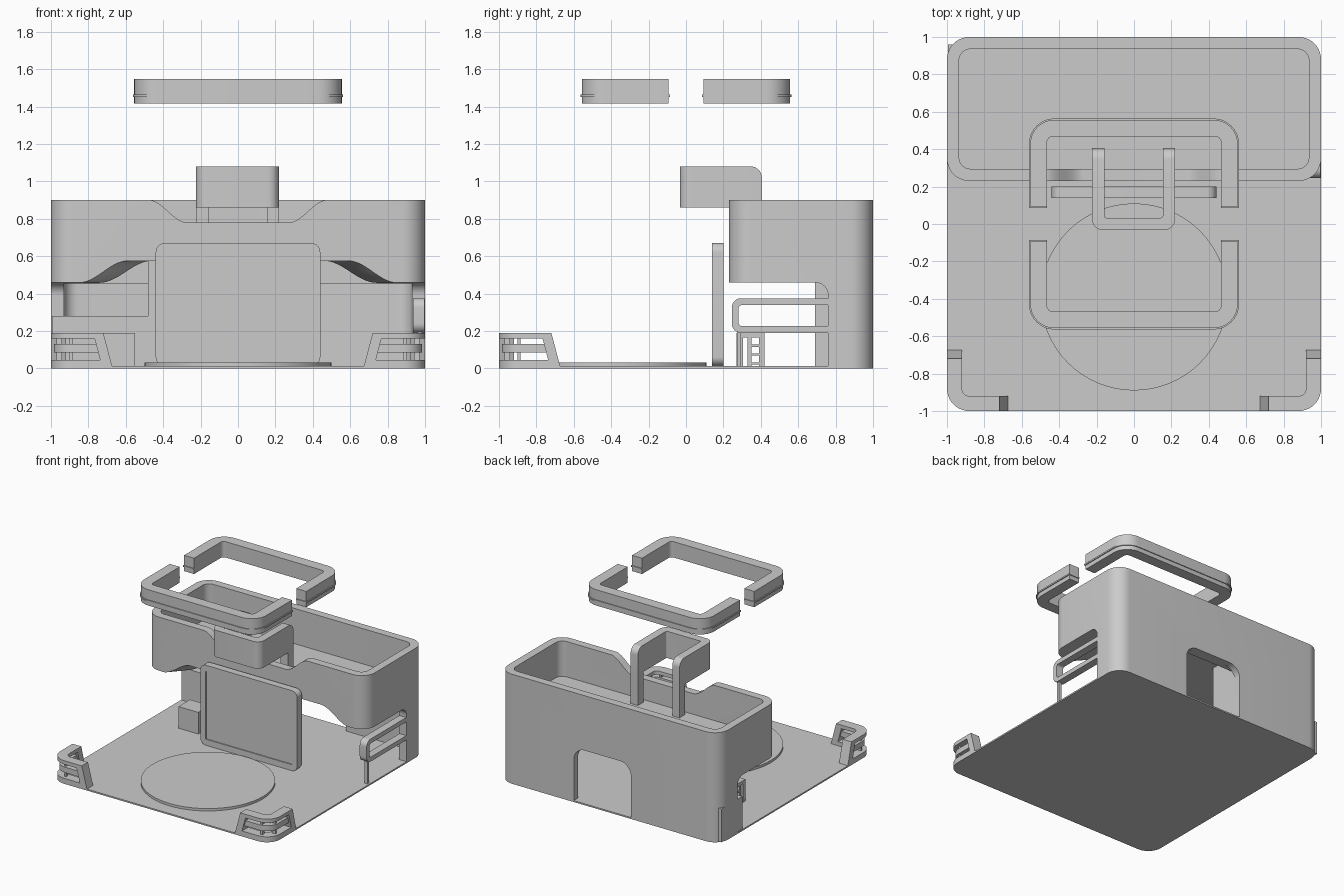
import bpy, bmesh, math

if "Cube" in bpy.data.objects:
    bpy.data.objects.remove(bpy.data.objects["Cube"])

grey = bpy.data.materials.new("light grey")
grey.diffuse_color = (0.6, 0.6, 0.6, 1)
grey.use_nodes = True
grey.node_tree.nodes["Principled BSDF"].inputs["Base Color"].default_value = grey.diffuse_color
PLANES = {'z': lambda u, v, w: (u, v, w), 'y': lambda u, v, w: (u, w, v), 'x': lambda u, v, w: (w, u, v)}


def loft(name, ring_a, ring_b, axis, a, b):
    """Solid between two matching outlines placed at a and b along an axis."""
    bm = bmesh.new()
    f = PLANES[axis]
    lo = [bm.verts.new(f(u, v, a)) for u, v in ring_a]
    hi = [bm.verts.new(f(u, v, b)) for u, v in ring_b]
    bm.faces.new(lo)
    bm.faces.new(hi)
    n = len(lo)
    for i in range(n):
        j = (i + 1) % n
        bm.faces.new((lo[i], lo[j], hi[j], hi[i]))
    bmesh.ops.recalc_face_normals(bm, faces=bm.faces[:])
    me = bpy.data.meshes.new(name)
    bm.to_mesh(me)
    bm.free()
    ob = bpy.data.objects.new(name, me)
    bpy.context.collection.objects.link(ob)
    me.materials.append(grey)
    return ob


def prism(name, pts, axis, a, b):
    return loft(name, pts, pts, axis, a, b)


def box(name, x0, x1, y0, y1, z0, z1):
    return prism(name, [(x0, y0), (x1, y0), (x1, y1), (x0, y1)], 'z', z0, z1)


def arc(cx, cy, r, a0, a1, n=10):
    return [(cx + r * math.cos(math.radians(a0 + (a1 - a0) * i / n)),
             cy + r * math.sin(math.radians(a0 + (a1 - a0) * i / n))) for i in range(n + 1)]


def rrect(x0, x1, y0, y1, r):
    return (arc(x1 - r, y1 - r, r, 0, 90) + arc(x0 + r, y1 - r, r, 90, 180)
            + arc(x0 + r, y0 + r, r, 180, 270) + arc(x1 - r, y0 + r, r, 270, 360))


def u_shape(x0, x1, y0, y1, t, r, ri):
    """U outline: closed side at y0, open side at y1."""
    outer = [(x0, y1)] + arc(x0 + r, y0 + r, r, 180, 270) + arc(x1 - r, y0 + r, r, 270, 360) + [(x1, y1)]
    inner = ([(x1 - t, y1)] + arc(x1 - t - ri, y0 + t + ri, ri, 360, 270)
             + arc(x0 + t + ri, y0 + t + ri, ri, 270, 180) + [(x0 + t, y1)])
    return outer + inner


def s_curve(xa, za, xb, zb, n=16):
    return [(xa + (xb - xa) * i / n, za + (zb - za) * (1 - math.cos(math.pi * i / n)) / 2) for i in range(n + 1)]


def cut(ob, cutter):
    cutter.hide_render = True
    m = ob.modifiers.new("cut", 'BOOLEAN')
    m.operation, m.solver, m.object = 'DIFFERENCE', 'EXACT', cutter
    bpy.context.view_layer.objects.active = ob
    bpy.ops.object.modifier_apply(modifier=m.name)
    bpy.data.objects.remove(cutter)


# Base plate and round pad
prism("base_plate", rrect(-1, 1, -1, 1, 0.12), 'z', 0, 0.012)
prism("round_pad", arc(0, -0.39, 0.5, 0, 360 * 63 / 64, 63), 'z', 0.005, 0.032)

# Main body: overhanging tray on a rear support
body = prism("main_body", rrect(-1, 1, 0.23, 1, 0.12), 'z', 0.005, 0.9)
cut(body, prism("tray_cutter", rrect(-0.935, 0.935, 0.295, 0.935, 0.06), 'z', 0.61, 1.2))
under = [(0.1, -0.1), (0.76, -0.1)] + arc(0.69, 0.39, 0.07, 0, 90) + [(0.1, 0.46)]
cut(body, prism("side_opening_cutter", under, 'x', -1.2, 1.2))
cut(body, prism("room_cutter", rrect(-0.93, 0.93, 0.15, 0.945, 0.075), 'z', -0.1, 0.455))


# Arch under the tray, narrowing towards the back
def arch(wide, narrow):
    left = s_curve(-wide, 0.458, -narrow, 0.575)
    return [(-wide, 0.3)] + left + [(-x, z) for x, z in reversed(left)] + [(wide, 0.3)]


cut(body, loft("arch_cutter_front", arch(0.86, 0.6), arch(0.74, 0.46), 'y', 0.22, 0.36))
cut(body, prism("arch_cutter_back", arch(0.74, 0.46), 'y', 0.35, 0.9))

# Dip in the front rim
dip = s_curve(-0.48, 0.901, -0.27, 0.78)
dip = [(-0.48, 1.1)] + dip + [(-x, z) for x, z in reversed(dip)] + [(0.48, 1.1)]
cut(body, prism("rim_dip_cutter", dip, 'y', 0.1, 0.32))

# Rear doorway
door = [(-0.2, -0.1), (0.32, -0.1)] + arc(0.22, 0.35, 0.1, 0, 90) + arc(-0.1, 0.35, 0.1, 90, 180)
cut(body, prism("door_cutter", door, 'y', 0.85, 1.2))

# Inner column and counter
box("inner_column", -0.48, -0.2, 0.69, 0.96, 0.005, 0.58)
box("counter", -0.995, -0.48, 0.69, 0.96, 0.005, 0.28)

# Small open shelf
for i, (y0, y1) in enumerate([(0.27, 0.305), (0.33, 0.35), (0.39, 0.42)]):
    box(f"shelf_panel_{i}", -0.73, -0.55, y0, y1, 0.005, 0.18)
for i, z in enumerate([0.02, 0.068, 0.115]):
    box(f"shelf_board_{i}", -0.73, -0.55, 0.34, 0.4, z, z + 0.012)
box("shelf_top", -0.73, -0.55, 0.27, 0.42, 0.165, 0.19)

# Side railing and its post
rail = [(y, z) for z, y in u_shape(0.19, 0.375, 0.245, 0.79, 0.036, 0.05, 0.02)]
prism("side_railing", rail, 'x', 0.935, 0.998)
box("railing_post", 0.96, 0.985, 0.272, 0.295, 0.005, 0.2)

# Upright screen with a recessed panel
screen = prism("screen", rrect(-0.44, 0.44, 0.012, 0.67, 0.05), 'y', 0.14, 0.2)
cut(screen, prism("panel_cutter", rrect(-0.392, 0.392, 0.062, 0.62, 0.006), 'y', 0.1, 0.148))

# Hooked bracket over the front rim, with rounded rear top edges
bracket = prism("bracket", u_shape(-0.225, 0.22, -0.033, 0.405, 0.066, 0.06, 0.012), 'z', 0.86, 1.08)
bm = bmesh.new()
bm.from_mesh(bracket.data)
edges = [e for e in bm.edges if all(v.co.z > 1.07 and v.co.y > 0.4 for v in e.verts)]
bmesh.ops.bevel(bm, geom=edges, offset=0.06, segments=8, profile=0.5, affect='EDGES')
bm.to_mesh(bracket.data)
bm.free()
for side, x in (("left", -0.225), ("right", 0.154)):
    box(f"bracket_leg_{side}", x, x + 0.066, 0.335, 0.405, 0.6, 0.88)

# Two floating ring halves, each with a thin raised band
for side, s in (("front", 1), ("rear", -1)):
    for part, g, z0, z1 in (("ring", 0, 1.417, 1.547), ("ring_band", 0.007, 1.452, 1.464)):
        u = u_shape(-0.555 - g, 0.555 + g, -0.557 - g, -0.093 + g, 0.09 + g, 0.13 + g, 0.03)
        prism(f"{part}_{side}", [(x, s * y) for x, y in u], 'z', z0, z1)


# Front corner guards: stacked L bands joined by sloped end posts
def reach(z):
    return 0.33 - 0.05 * z / 0.19


def l_shape(length, inset=0.0, t=0.08):
    e, i = -1 + length, -1 + inset
    r = 0.12 - inset
    return ([(i, e)] + arc(-0.88, -0.88, r, 180, 270) + [(e, i), (e, -1 + t)]
            + arc(-1 + t + 0.04, -1 + t + 0.04, 0.04, 270, 180) + [(-1 + t, e)])


for side, s in (("left", 1), ("right", -1)):
    def flip(pts):
        return [(s * x, y) for x, y in pts]
    for band, z0, z1, ins, t in (("bottom", 0.005, 0.045, 0, 0.08), ("middle", 0.085, 0.13, 0.015, 0.065),
                                 ("top", 0.16, 0.19, 0, 0.08)):
        loft(f"corner_guard_{band}_{side}", flip(l_shape(reach(z0) - ins, ins, t)),
             flip(l_shape(reach(z1) - ins, ins, t)), 'z', z0, z1)
    for end, swap in (("front", False), ("side", True)):
        def quad(z, near=None, far=None, t0=0.0, t1=0.08):
            a, b = (reach(z) - 0.055, reach(z)) if near is None else (near, far)
            q = [(-1 + a, -1 + t0), (-1 + b, -1 + t0), (-1 + b, -1 + t1), (-1 + a, -1 + t1)]
            return flip([(y, x) for x, y in q] if swap else q)
        loft(f"corner_guard_post_{end}_{side}", quad(0.04), quad(0.165), 'z', 0.04, 0.165)
        prism(f"corner_guard_pin_{end}_{side}", quad(0, 0.1, 0.115, 0.03, 0.06), 'z', 0.04, 0.165)

# Smooth the curves, keep the sharp edges
bpy.ops.object.select_all(action='SELECT')
bpy.ops.object.shade_smooth_by_angle(angle=math.radians(30))
